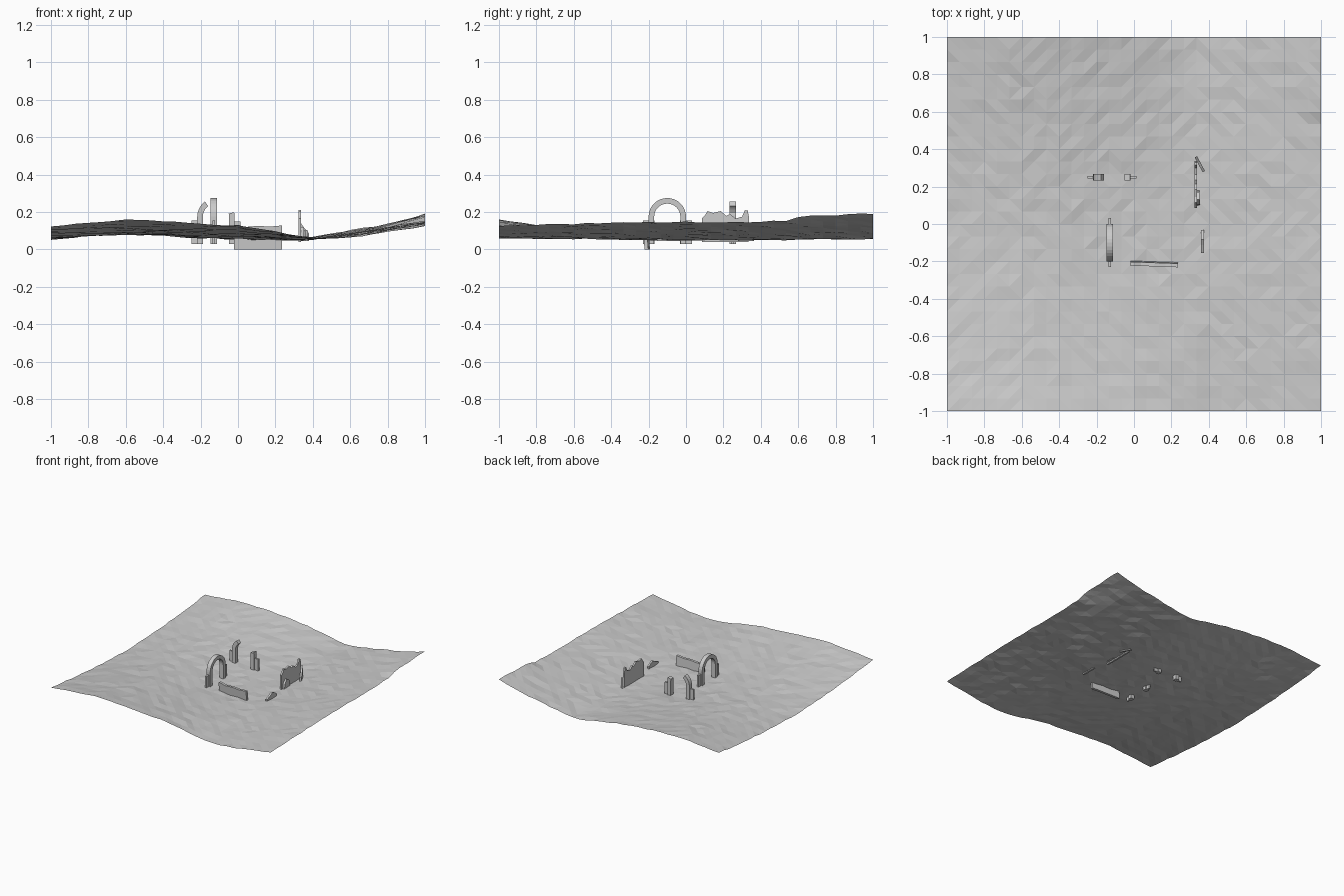
import bpy, bmesh, math, random

if "Cube" in bpy.data.objects:
    bpy.data.objects.remove(bpy.data.objects["Cube"])

random.seed(4)


def make_object(name, bm):
    bmesh.ops.recalc_face_normals(bm, faces=bm.faces)
    mesh = bpy.data.meshes.new(name)
    bm.to_mesh(mesh)
    bm.free()
    ob = bpy.data.objects.new(name, mesh)
    bpy.context.collection.objects.link(ob)
    return ob


def interp(points, x):
    for (x0, z0), (x1, z1) in zip(points, points[1:]):
        if x <= x1:
            return z0 + (z1 - z0) * (x - x0) / (x1 - x0)
    return points[-1][1]


# Terrain height profiles along x at the front, middle and back
FRONT = [(-1, .125), (-.8, .145), (-.6, .157), (-.4, .152), (-.2, .14), (0, .125),
         (.2, .095), (.4, .062), (.52, .055), (.7, .078), (1, .125)]
MIDDLE = [(-1, .055), (-.8, .07), (-.6, .08), (-.4, .075), (-.2, .06), (0, .054),
          (.15, .048), (.38, .052), (.6, .08), (1, .145)]
BACK = [(-1, .122), (-.68, .153), (-.4, .145), (-.2, .13), (0, .105), (.15, .078),
        (.3, .05), (.6, .1), (1, .172)]


def height(x, y):
    mid = interp(MIDDLE, x)
    edge = interp(FRONT if y < 0 else BACK, x)
    z = mid + (edge - mid) * abs(y) ** 1.8
    # small raised shelf in the back right corner
    if x > .8 and y > .56:
        z += .02 * (x - .8) / .2
    return z


def terrain(n=30):
    bm = bmesh.new()
    bmesh.ops.create_grid(bm, x_segments=n, y_segments=n, size=1)
    for v in bm.verts:
        v.co.z = height(v.co.x, v.co.y) + random.uniform(-.004, .004)
    bmesh.ops.triangulate(bm, faces=bm.faces)
    ob = make_object("terrain", bm)
    if ob.data.polygons[0].normal.z < 0:
        ob.data.flip_normals()


def slab(name, outline, thickness, loc, angle=0, lean=0):
    """Upright slab: outline in (length, z), extruded through its thickness."""
    bm = bmesh.new()
    c, s = math.cos(math.radians(angle)), math.sin(math.radians(angle))
    rings = []
    for side in (-.5, .5):
        ring = []
        for u, z in outline:
            w = side * thickness + lean * z
            ring.append(bm.verts.new((loc[0] + u * c - w * s, loc[1] + u * s + w * c, z)))
        rings.append(ring)
    a, b = rings
    bm.faces.new(a)
    bm.faces.new(b[::-1])
    for i in range(len(a)):
        j = (i + 1) % len(a)
        bm.faces.new((a[j], a[i], b[i], b[j]))
    return make_object(name, bm)


R_OUT, R_IN, SPRING, FOOT = .1, .07, .175, .03


def arch_part(name, loc, angle, start, end, steps, foot_start, foot_end):
    """Curved stone band between two angles, with straight legs where asked."""
    arc = [math.radians(start + (end - start) * i / steps) for i in range(steps + 1)]
    outer = [(R_OUT * math.cos(t), SPRING + R_OUT * math.sin(t)) for t in arc]
    inner = [(R_IN * math.cos(t), SPRING + R_IN * math.sin(t)) for t in arc]
    if foot_start:
        outer.insert(0, (outer[0][0], FOOT))
        inner.insert(0, (inner[0][0], FOOT))
    if foot_end:
        outer.append((outer[-1][0], FOOT))
        inner.append((inner[-1][0], FOOT))
    slab(name, outer + inner[::-1], .034, loc, angle)


def piers(name, loc, angle, tops):
    # thin upright plates set into the arch legs
    for side, top in zip((-1, 1), tops):
        u = side * .1
        slab(f"{name}_{'a' if side < 0 else 'b'}",
             [(u - .031, FOOT), (u + .031, FOOT), (u + .031, top), (u - .031, top)],
             .015, loc, angle)


terrain()

# Complete arch on the left
arch_part("whole_arch", (-.13, -.1), 90, 0, 180, 16, True, True)
piers("whole_arch_pier", (-.13, -.1), 90, (.155, .155))

# Broken arch at the back
arch_part("broken_arch_left", (-.118, .25), 0, 180, 126, 5, True, False)
arch_part("broken_arch_right", (-.118, .25), 0, 0, 14, 2, True, False)
piers("broken_arch_pier", (-.118, .25), 0, (.155, .15))

# Leaning wall at the front
slab("front_wall", [(-.128, 0), (.128, 0), (.128, .128), (.06, .122), (0, .126),
                    (-.07, .12), (-.11, .132), (-.128, .13)],
     .02, (.108, -.207), -2, -.08)

# Jagged wall on the right
slab("right_wall", [(-.13, .04), (.12, .04), (.122, .17), (.115, .208), (.1, .21),
                    (.085, .175), (.05, .165), (.02, .19), (0, .18), (-.03, .205),
                    (-.07, .195), (-.1, .205), (-.115, .18), (-.13, .165)],
     .014, (.33, .215), 90)

# Fallen pieces
slab("right_wall_buttress", [(-.04, .05), (.04, .05), (.03, .1), (-.01, .12), (-.035, .09)],
     .016, (.343, .14), 93)
slab("broken_corner", [(-.045, .045), (.045, .045), (.045, .14), (.01, .115), (-.02, .1),
                       (-.045, .085)],
     .014, (.352, .32), 118)
slab("low_wall_stub", [(-.062, .045), (.062, .045), (.062, .072), (.035, .09), (.01, .1),
                       (-.02, .085), (-.062, .068)],
     .015, (.366, -.093), 90)
